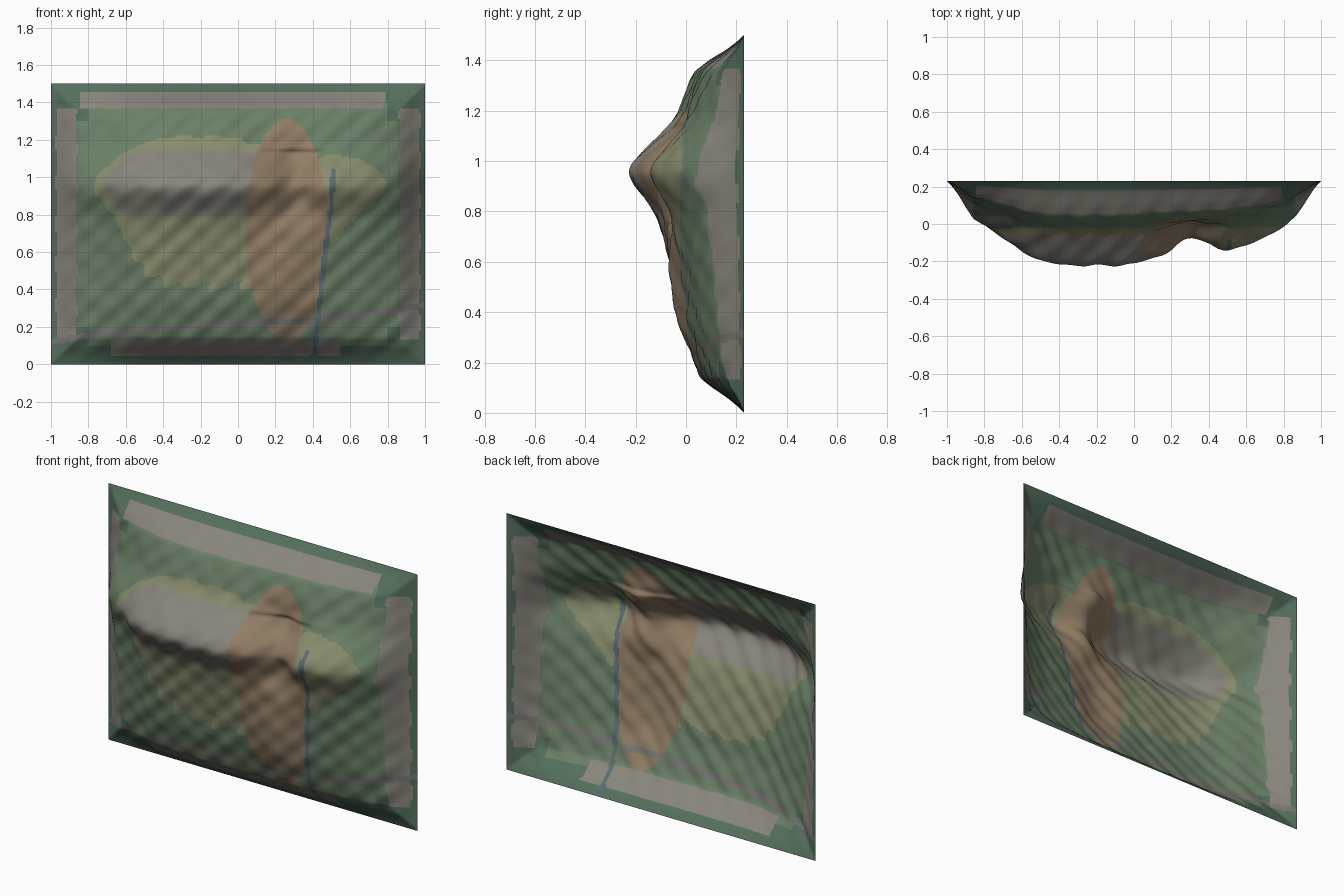
import bpy
from math import sin, exp

if "Cube" in bpy.data.objects:
    bpy.data.objects.remove(bpy.data.objects["Cube"])

NX, NZ = 180, 135          # grid cells across and up
W, H, BACK = 2.0, 1.5, 0.23


def lerp_table(pts, t):
    if t <= pts[0][0]:
        return pts[0][1]
    for (a, va), (b, vb) in zip(pts, pts[1:]):
        if t <= b:
            return va + (vb - va) * (t - a) / (b - a)
    return pts[-1][1]


def soft(pts, t, r=0.03):
    # rounded version of a piecewise linear profile
    return sum(lerp_table(pts, t + r * k / 2) for k in range(-2, 3)) / 5


def smooth(a, b, t):
    t = min(max((t - a) / (b - a), 0), 1)
    return t * t * (3 - 2 * t)


# profiles: border ramp, hillside section going up, strength across
BORDER = [(0, 0), (.03, .16), (.06, .37), (.1, .7), (.14, .96), (.18, 1)]
SECTION = [(.14, .18), (.22, .205), (.33, .245), (.45, .265), (.6, .3), (.7, .325), (.8, .36),
           (.87, .415), (.925, .462), (.97, .468), (1, .445), (1.05, .398), (1.1, .345),
           (1.17, .275), (1.25, .245), (1.36, .2)]
ACROSS = [(-.87, .43), (-.8, .52), (-.7, .65), (-.6, .82), (-.5, .92), (-.35, .98), (-.2, .97),
          (-.08, .98), (0, .95), (.1, .9), (.25, .87), (.48, .83), (.6, .74), (.7, .66),
          (.8, .52), (.87, .43)]


def bell(x, c, s):
    return exp(-((x - c) / s) ** 2)


def height(x, z):
    e = soft(BORDER, min(1 - abs(x), z, H - z), .01) if 0 < z < H and abs(x) < 1 else 0
    h = soft(SECTION, z) * soft(ACROSS, x)
    # landslide scar, fading upwards, with a small sharp scarp
    dip = smooth(.68, .93, z) * (1 - smooth(.98, 1.28, z))
    h -= .095 * bell(x, .31, .12) * dip
    h -= .022 * bell(x, .3, .22) * smooth(1, 1.1, z) * (1 - smooth(1.135, 1.152, z))
    # debris lobe below
    h += .05 * bell(x, .24, .16) * bell(z, .45, .24)
    # fine diagonal ripples
    h += .0032 * sin(42 * x - 46 * z) + .003 * sin(30 * x + .5) * sin(37 * z)
    return h * e


RIVER = [(.03, .405), (.3, .435), (.6, .465), (.85, .5), (1.05, .51)]
ROAD = [(-1, .12), (-.7, .17), (0, .22), (.5, .235), (1, .315)]
NAMES = ["grass", "forest", "meadow", "rock", "bare_soil", "stream", "road"]
COLORS = [(.145, .215, .135), (.09, .16, .11), (.245, .265, .155), (.245, .235, .2),
          (.285, .205, .13), (.1, .15, .17), (.19, .185, .17)]


def zone(x, z, h):
    if z < 1.05 and abs(x - lerp_table(RIVER, z)) < .013:
        return 5
    if abs(z - lerp_table(ROAD, x)) < .016:
        return 6
    if ((x - .26) / .22) ** 2 + ((z - .72) / .59) ** 2 < 1:
        return 4
    # rocky border slopes
    wob = .006 * sin(37 * x + 29 * z)
    dx, dz = 1 - abs(x), min(z, H - z)
    if .03 + wob < dx < .135 + wob and dx < dz and .13 < z < 1.37:
        return 3
    if .045 < dz < .138 and dz < dx:
        if (z > .7 and -.85 < x < .78 + wob) or (z < .7 and -.68 < x < .55 + wob):
            return 3
    if min(dx, dz) < .1 or (dx < .2 and dz < .2):
        return 1
    if h > .285 and .8 < z < 1.15 and x < .1:
        return 3
    if h > .252 and .38 < z < 1.22:
        return 2
    return 0


# terrain sheet, open at the back
verts, hs = [], []
for j in range(NZ + 1):
    for i in range(NX + 1):
        x, z = -W / 2 + W * i / NX, H * j / NZ
        h = height(x, z)
        hs.append(h)
        verts.append((x, BACK - h, z))
faces, ids = [], []
for j in range(NZ):
    for i in range(NX):
        a = j * (NX + 1) + i
        faces.append((a, a + 1, a + NX + 2, a + NX + 1))
        ids.append(zone(-W / 2 + W * (i + .5) / NX, H * (j + .5) / NZ, hs[a]))

mesh = bpy.data.meshes.new("hillside_terrain")
mesh.from_pydata(verts, [], faces)
for name, c in zip(NAMES, COLORS):
    m = bpy.data.materials.new(name)
    m.diffuse_color = (*c, 1)
    m.use_nodes = True
    m.node_tree.nodes["Principled BSDF"].inputs["Base Color"].default_value = m.diffuse_color
    mesh.materials.append(m)
mesh.polygons.foreach_set("material_index", ids)
mesh.polygons.foreach_set("use_smooth", [True] * len(faces))
mesh.update()
obj = bpy.data.objects.new("hillside_terrain", mesh)
bpy.context.collection.objects.link(obj)
